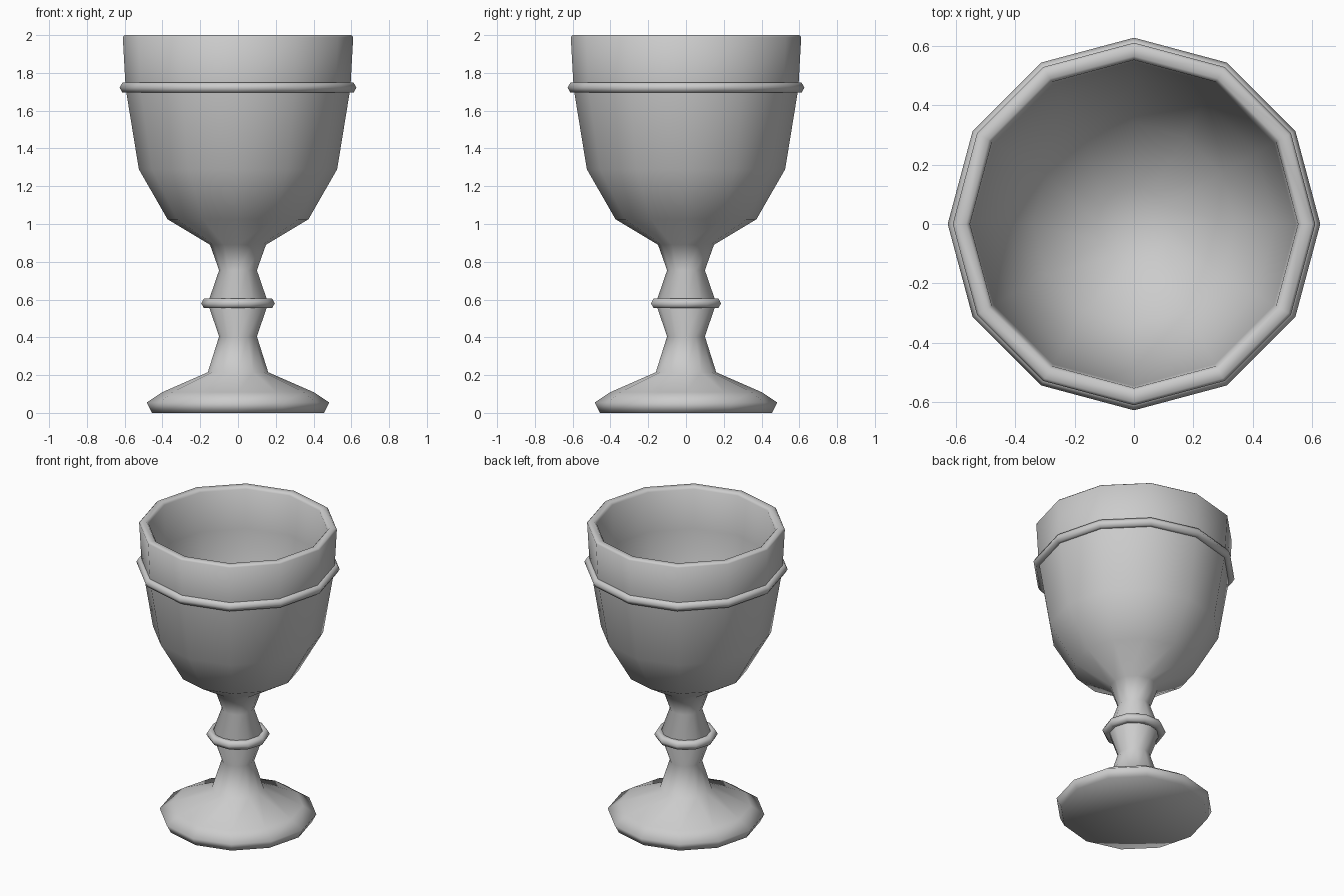
import bpy, bmesh, math

if "Cube" in bpy.data.objects:
    bpy.data.objects.remove(bpy.data.objects["Cube"])

mat = bpy.data.materials.new("light grey")
mat.diffuse_color = (0.6, 0.6, 0.6, 1)
mat.use_nodes = True
mat.node_tree.nodes["Principled BSDF"].inputs["Base Color"].default_value = mat.diffuse_color


def lathe(name, profile, sides, closed=False):
    """Spin an (r, z) profile about z; r = 0 points become poles."""
    bm = bmesh.new()
    rings = []
    for r, z in profile:
        if r == 0:
            rings.append([bm.verts.new((0, 0, z))] * sides)
        else:
            rings.append([bm.verts.new((r * math.cos(2 * math.pi * i / sides),
                                        r * math.sin(2 * math.pi * i / sides), z))
                          for i in range(sides)])
    pairs = list(zip(rings, rings[1:]))
    if closed:
        pairs.append((rings[-1], rings[0]))
    for a, b in pairs:
        for i in range(sides):
            j = (i + 1) % sides
            bm.faces.new(list(dict.fromkeys((a[i], a[j], b[j], b[i]))))
    bmesh.ops.recalc_face_normals(bm, faces=bm.faces)
    for f in bm.faces:
        f.smooth = True
    me = bpy.data.meshes.new(name)
    bm.to_mesh(me)
    bm.free()
    me.materials.append(mat)
    ob = bpy.data.objects.new(name, me)
    bpy.context.collection.objects.link(ob)
    return ob


def ring(name, radius, z, thick, sides):
    pts = [(radius + thick * math.cos(k * math.pi / 3), z + thick * math.sin(k * math.pi / 3))
           for k in range(6)]
    return lathe(name, pts, sides, closed=True)


# Foot, stem and bowl in one turned profile, outside then inside
lathe("goblet_body", [
    (0, 0), (0.455, 0), (0.483, 0.055), (0.40, 0.11), (0.16, 0.215), (0.10, 0.405),
    (0.16, 0.58), (0.10, 0.755), (0.148, 0.89), (0.373, 1.025), (0.525, 1.29),
    (0.595, 1.72), (0.61, 1.99), (0.60, 2.0), (0.565, 2.0), (0.552, 1.985),
    (0.545, 1.72), (0.477, 1.31), (0.34, 1.065), (0.125, 0.935), (0, 0.92)], 12)

# Decorative rings on bowl and stem
ring("bowl_ring", 0.597, 1.722, 0.03, 12)
ring("stem_ring", 0.165, 0.58, 0.03, 10)
